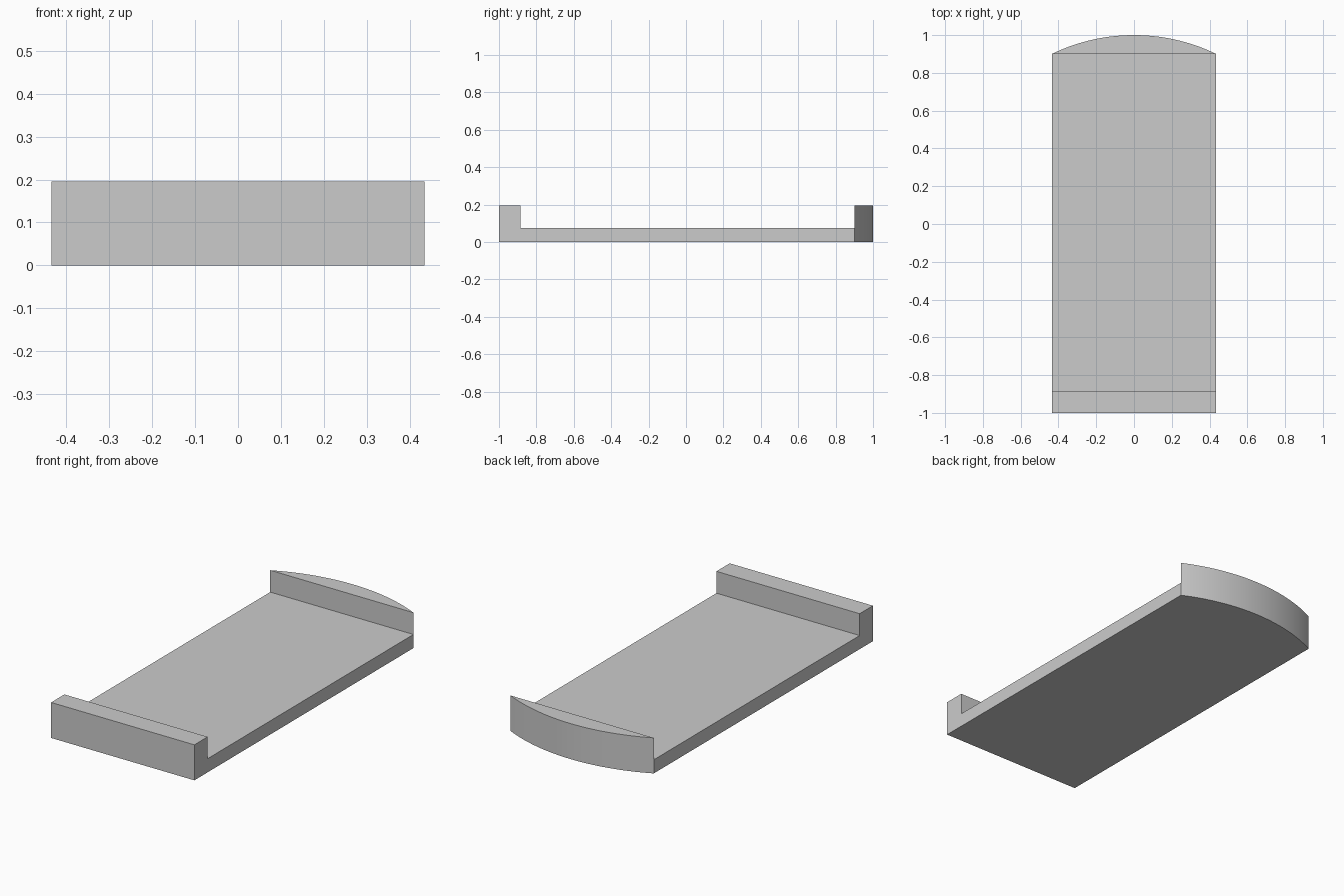
import bpy, bmesh, math

cube = bpy.data.objects.get("Cube")
if cube:
    bpy.data.objects.remove(cube, do_unlink=True)

HALF_WIDTH = 0.435
HEIGHT, FLOOR = 0.195, 0.075
FRONT, FRONT_LIP = -1.0, -0.885
RADIUS = 1.0
BACK_LIP = math.sqrt(RADIUS ** 2 - HALF_WIDTH ** 2)
STEPS = 48

grey = bpy.data.materials.new("light grey")
grey.use_nodes = True
colour = (0.6, 0.6, 0.6, 1)
grey.diffuse_color = colour
grey.node_tree.nodes["Principled BSDF"].inputs["Base Color"].default_value = colour


def prism(name, outline, bottom, top):
    """Extrude a plan outline upward into a closed solid."""
    bm = bmesh.new()
    face = bm.faces.new([bm.verts.new((x, y, bottom)) for x, y in outline])
    grown = bmesh.ops.extrude_face_region(bm, geom=[face])["geom"]
    verts = [v for v in grown if isinstance(v, bmesh.types.BMVert)]
    bmesh.ops.translate(bm, verts=verts, vec=(0, 0, top - bottom))
    bmesh.ops.recalc_face_normals(bm, faces=bm.faces)
    mesh = bpy.data.meshes.new(name)
    bm.to_mesh(mesh)
    bm.free()
    mesh.materials.append(grey)
    obj = bpy.data.objects.new(name, mesh)
    bpy.context.collection.objects.link(obj)
    return obj


# Solid block with a bowed back edge
sweep = math.asin(HALF_WIDTH / RADIUS)
angles = [sweep * (1 - 2 * i / STEPS) for i in range(STEPS + 1)]
arc = [(RADIUS * math.sin(a), RADIUS * math.cos(a)) for a in angles]
tray = prism("tray", [(-HALF_WIDTH, FRONT), (HALF_WIDTH, FRONT)] + arc, 0, HEIGHT)

# Open channel between the front lip and the back lip
wide = HALF_WIDTH + 0.1
channel = prism("channel_cutter", [(-wide, FRONT_LIP), (wide, FRONT_LIP),
                                   (wide, BACK_LIP), (-wide, BACK_LIP)],
                FLOOR, HEIGHT + 0.1)
channel.hide_render = True

cut = tray.modifiers.new("channel", "BOOLEAN")
cut.operation = "DIFFERENCE"
cut.solver = "EXACT"
cut.object = channel
bpy.context.view_layer.objects.active = tray
tray.select_set(True)
bpy.ops.object.modifier_apply(modifier=cut.name)
bpy.data.objects.remove(channel, do_unlink=True)

# Smooth the bowed back, keep the other edges crisp
bpy.ops.object.shade_smooth_by_angle(angle=math.radians(20))
